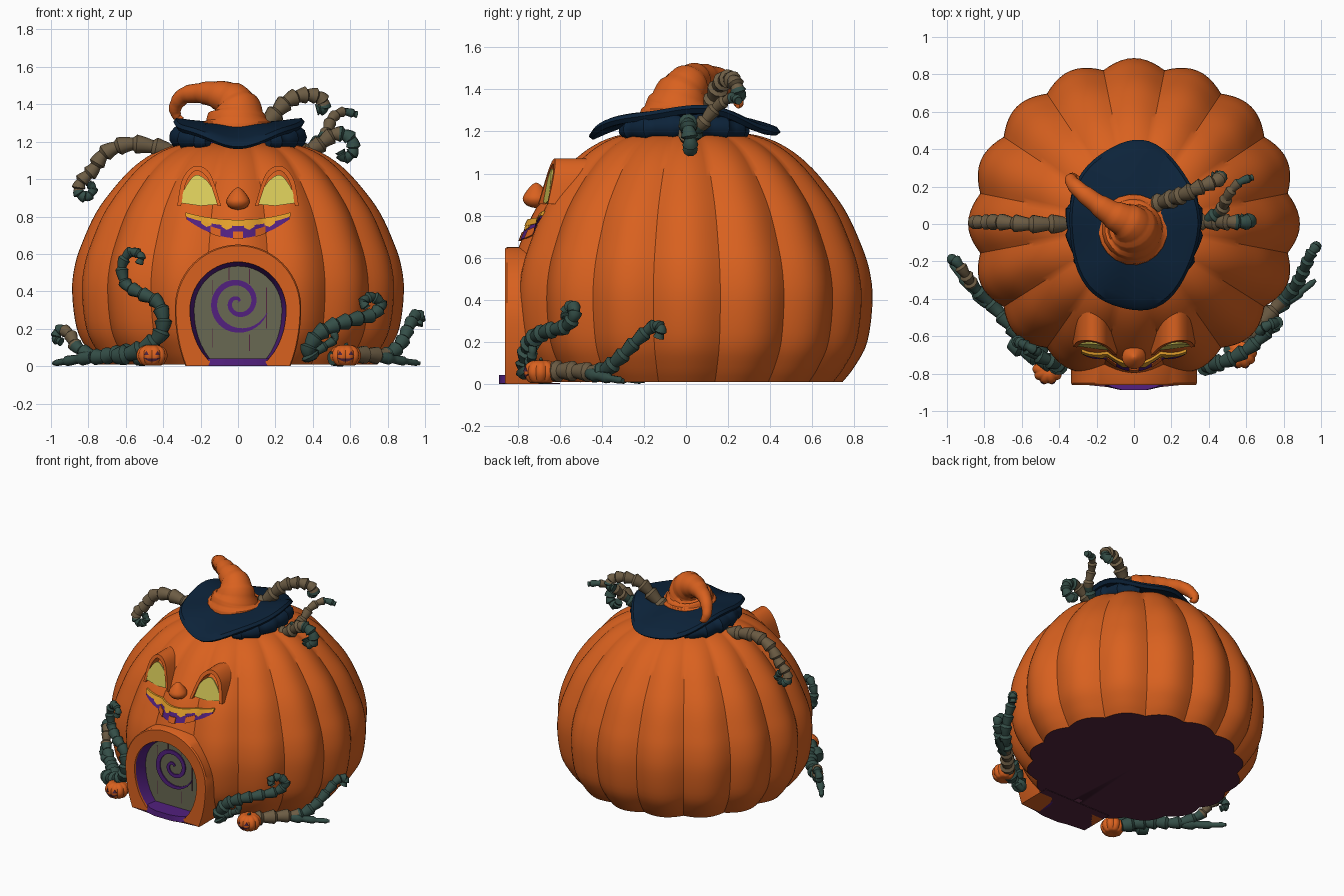
import bpy, bmesh, math
from math import sin, cos, pi, sqrt, radians
from mathutils import Vector as V
from mathutils.bvhtree import BVHTree

if "Cube" in bpy.data.objects:
    bpy.data.objects.remove(bpy.data.objects["Cube"])


def material(name, rgb):
    m = bpy.data.materials.new(name)
    lin = [((c / 255 + .055) / 1.055) ** 2.4 if c > 10 else c / 3294 for c in rgb]
    m.diffuse_color = (*lin, 1)
    m.use_nodes = True
    m.node_tree.nodes["Principled BSDF"].inputs["Base Color"].default_value = m.diffuse_color
    return m


orange = material("orange", (217, 97, 31))
navy = material("navy", (12, 35, 58))
green = material("vine_green", (52, 78, 71))
taupe = material("bark_brown", (108, 92, 68))
yellow = material("yellow", (222, 208, 92))
amber = material("amber", (226, 158, 42))
purple = material("purple", (82, 32, 126))
wood = material("door_grey", (104, 104, 82))
dark = material("dark_plum", (82, 38, 62))


def smooth_path(pts, n=6):
    """Catmull-Rom through points of any dimension."""
    p = [pts[0]] + list(pts) + [pts[-1]]
    out = []
    for i in range(1, len(p) - 2):
        for k in range(n):
            t = k / n
            out.append(tuple(.5 * (2 * b + (c - a) * t + (2 * a - 5 * b + 4 * c - d) * t * t
                                   + (3 * b - a - 3 * c + d) * t ** 3)
                             for a, b, c, d in zip(*p[i - 1:i + 3])))
    return out + [tuple(pts[-1])]


def loft(name, rings, mats, rule=None, angle=35):
    """Skin a row of closed cross-sections and cap both ends."""
    bm = bmesh.new()
    vs = [[bm.verts.new(q) for q in r] for r in rings]
    n = len(vs[0])
    for i, (a, b) in enumerate(zip(vs, vs[1:])):
        for j in range(n):
            f = bm.faces.new((a[j], a[(j + 1) % n], b[(j + 1) % n], b[j]))
            f.material_index = rule(i / len(rings), f.calc_center_median()) if rule else 0
    for r, t in ((vs[0], 0), (vs[-1], 1)):
        f = bm.faces.new(r)
        f.material_index = rule(t, f.calc_center_median()) if rule else 0
    bmesh.ops.remove_doubles(bm, verts=bm.verts, dist=.0001)
    bmesh.ops.recalc_face_normals(bm, faces=bm.faces)
    me = bpy.data.meshes.new(name)
    bm.to_mesh(me)
    bm.free()
    for m in mats:
        me.materials.append(m)
    ob = bpy.data.objects.new(name, me)
    bpy.context.collection.objects.link(ob)
    bpy.ops.object.select_all(action='DESELECT')
    ob.select_set(True)
    bpy.context.view_layer.objects.active = ob
    bpy.ops.object.shade_smooth_by_angle(angle=radians(angle))
    return ob


def tube(name, pts, mats, rule=None, knots=0., sides=10, n=8, angle=40):
    """Tube along (x, y, z, radius) points, with stepped knots if wanted."""
    path = smooth_path(pts, n)
    rings, u = [], V((.31, .52, .8))
    for i, p in enumerate(path):
        d = (V(path[min(i + 1, len(path) - 1)][:3]) - V(path[max(i - 1, 0)][:3])).normalized()
        u = (u - d * u.dot(d)).normalized()
        w = d.cross(u)
        r = max(p[3], .001) * (1 + knots * ((i % 5) / 4 - .4))
        rings.append([V(p[:3]) + r * (u * cos(2 * pi * k / sides) + w * sin(2 * pi * k / sides))
                      for k in range(sides)])
    return loft(name, rings, mats, rule, angle)


def prism(name, pts, y0, y1, mat):
    return loft(name, [[(x, y0, z) for x, z in pts], [(x, y1, z) for x, z in pts]], [mat])


def pumpkin(name, profile, lobes, depth, squash=1, seg=10, at=(0, 0, 0)):
    rings = []
    for r, z in profile:
        ring = []
        for k in range(lobes * seg):
            a = 2 * pi * k / (lobes * seg)
            q = r * (1 - depth * (1 - abs(cos(lobes * a / 2))))
            y = q * sin(a)
            ring.append((at[0] + q * cos(a), at[1] + y * (squash if y < 0 else 1), at[2] + z))
        rings.append(ring)
    return loft(name, rings, [orange, dark], lambda t, c: int(c.z < .0101 and at[2] == 0 and lobes == 16))


def bvh_of(ob):
    return BVHTree.FromPolygons([v.co for v in ob.data.vertices], [p.vertices for p in ob.data.polygons])


def patch(name, tree, x0, x1, lo, hi, off, mat, n=24):
    """Plate lying on the front of a surface between two height curves."""
    rings = []
    for i in range(n + 1):
        x = x0 + (x1 - x0) * i / n
        ring = []
        for z, d in ((hi(x), off), (lo(x), off), (lo(x), -.01), (hi(x), -.01)):
            hit = tree.ray_cast(V((x, -3, z)), V((0, 1, 0)))[0]
            ring.append((x, (hit.y if hit else -.7) - d, z))
        rings.append(ring)
    return loft(name, rings, [mat])


# Ribbed pumpkin body
top = smooth_path([(.745, .01), (.80, .08), (.862, .2), (.887, .4), (.87, .55), (.825, .68), (.765, .81), (.69, .92),
                   (.575, 1.05), (.455, 1.137), (.32, 1.185), (.12, 1.2), (0, 1.195)], 4)
body = pumpkin("pumpkin_body", [(0, .01)] + top, 16, .055, .95)
skin = bvh_of(body)


# Doorway: arch outline, opening, surround, lining, door
def arch(r, h, c=.3, n=28):
    side = [(r * sqrt(1 - ((c - z) / h) ** 2), z) for z in (c * k / 8 for k in range(8))]
    return side + [(r * cos(pi * k / n), c + r * sin(pi * k / n)) for k in range(n + 1)] + \
        [(-x, z) for x, z in reversed(side)]


cutter = prism("door_cutter", [(x, z * 1.1 - .05) for x, z in arch(.27, .36)], -1.2, -.7, orange)
cutter.hide_render = True
mod = body.modifiers.new("doorway", 'BOOLEAN')
mod.operation, mod.object, mod.solver = 'DIFFERENCE', cutter, 'EXACT'
bpy.context.view_layer.objects.active = body
bpy.ops.object.modifier_apply(modifier="doorway")
bpy.data.objects.remove(cutter)

outer, inner, lining = arch(.338, .56, .312), arch(.257, .34), arch(.232, .34)
loft("door_surround", [[(a, -.85, b), (a * .98, -.86, b * .99), (c, -.86, d), (c, -.66, d), (a, -.66, b)]
                       for (a, b), (c, d) in zip(outer, inner)], [orange])
loft("door_lining", [[(a, -.845, b), (c, -.75, d), (c, -.7, d), (a + .02 * (a > 0) - .02 * (a < 0), -.7, b)]
                     for (a, b), (c, d) in zip(inner, lining)], [purple])
prism("door", arch(.25, .34), -.76, -.69, wood)
for x, z0, z1 in ((-.14, .1, .2), (-.14, .38, .46), (-.05, .46, .53), (.06, .08, .17), (.06, .44, .52), (.15, .2, .42)):
    prism("plank_gap", [(x, z0), (x + .004, z0), (x + .004, z1), (x, z1)], -.763, -.758, dark)
spiral = []
for k in range(91):
    a, r = radians(-20 - 7.4 * k), .165 - .158 * k / 90
    w = .018 * min(1, k / 15 + .1) * (1 - .45 * k / 90)
    spiral.append([((r + s) * cos(a), y, .34 + (r + s) * sin(a))
                   for s, y in ((w, -.768), (-w, -.768), (-w, -.759), (w, -.759))])
loft("door_spiral", spiral, [purple])
step = [(-.19, -.7), (-.19, -.84), (-.14, -.872), (-.07, -.888), (.07, -.888), (.14, -.872), (.19, -.84), (.19, -.7)]
loft("door_step", [[(x * s, y, z) for x, y in step] for s, z in ((1, .003), (.86, .042))], [purple])
floor = [(-.28, -.6), (-.28, -.858)] + step[2:6] + [(.28, -.858), (.28, -.6)]
loft("door_floor", [[(x, y, z) for x, y in floor] for z in (0, .004)], [dark])

# Eyes: raised hoods with glowing plates
hood_out = smooth_path([(.325, .855), (.297, 1.0), (.23, 1.07), (.15, 1.03), (.09, .855)])
hood_in = smooth_path([(.305, .855), (.278, .98), (.226, 1.045), (.16, 1.0), (.108, .855)])
glow = smooth_path([(.304, .872), (.285, .95), (.223, 1.022), (.15, .972), (.108, .865)]) + [(.2, .857)]


def hood_y(x, z):
    return -.70 + .24 * (z - .86) + .2 * (x - .1)


for s, side in ((-1, "left"), (1, "right")):
    loft(side + "_eye_hood", [[(s * a, hood_y(a, b), b), (s * c, hood_y(c, d), d), (s * c, -.45, d), (s * a, -.45, b)]
                              for (a, b), (c, d) in zip(hood_out, hood_in)], [orange])
    loft(side + "_eye", [[(s * x, -.68 + .15 * (z - .86) + .12 * (x - .1) + d, z) for x, z in glow]
                         for d in (0, .009)], [yellow])

# Nose
nose = smooth_path([(0, .835), (.045, .848), (.064, .88), (.045, .918), (.018, .948), (0, .957)], 4)
loft("nose", [[(max(r, 0) * cos(k * pi / 8), -.712 + max(r, 0) * sin(k * pi / 8), z) for k in range(16)]
              for r, z in nose], [orange])


# Grinning mouth with lip band and teeth
def lip(x):
    return .768 + .05 * (x / .28) ** 2


def jaw(x):
    return .684 + .105 * (x / .28) ** 2


patch("mouth", skin, -.275, .275, jaw, lip, .008, purple)
patch("upper_lip", skin, -.28, .28, lambda x: lip(x) - .018, lambda x: lip(x) + .014 - .01 * (x / .28) ** 2, .014, amber)
for x in (-.17, -.06, .06, .17):
    patch("upper_tooth", skin, x - .028, x + .028, lambda q, c=x: lip(q) - .042 + .5 * abs(q - c),
          lip, .012, amber, 6)
for x in (-.12, 0, .12):
    patch("lower_tooth", skin, x - .027, x + .027, lambda q: jaw(q) - .004, lambda q: jaw(q) + .036, .013, orange, 4)

# Hat: drooping brim, side rolls, lining, bent cone
prof = [(0, .015), (.3, .015), (.5, .015), (.7, .015), (.85, .016), (.96, .015), (1, 0),
        (.96, -.018), (.8, -.018), (.6, -.016), (.3, -.015), (0, -.015)]
brim = []
for t, dz in prof:
    ring = []
    for k in range(56):
        a = 2 * pi * k / 56
        w = 1 + .02 * sin(5 * a + 1)
        ring.append((.35 * t * w * cos(a), .455 * t * w * sin(a) - .01,
                     1.285 + 1.2 * dz + t * t * (.02 * cos(a) ** 2 - .1 * sin(a) ** 2 + .012 * sin(5 * a))))
    brim.append(ring)
loft("hat_brim", brim, [navy])
for s in (-1, 1):
    tube("brim_roll", [(s * .16, -.3, 1.2, .03), (s * .26, -.2, 1.215, .05), (s * .31, 0, 1.225, .055),
                       (s * .27, .18, 1.215, .05), (s * .18, .28, 1.2, .03)], [navy], knots=.3)
loft("hat_lining", [[(r * cos(k * pi / 16), r * sin(k * pi / 16), z) for k in range(32)]
                    for r, z in ((.25, 1.17), (.23, 1.235))], [purple])
tube("hat_cone", [(-.005, -.03, 1.285, .195), (-.005, -.03, 1.32, .165), (-.005, -.02, 1.37, .13), (-.035, .01, 1.42, .1),
                  (-.11, .05, 1.45, .075), (-.2, .11, 1.46, .055), (-.29, .18, 1.445, .044), (-.335, .23, 1.385, .034),
                  (-.325, .25, 1.335, .024), (-.295, .245, 1.32, .01)], [orange], knots=.07, sides=20, n=6)


# Vines: brown stretches and green stretches along each path
def vine(name, pts, r0, r1, brown, dy=0):
    k = len(pts) - 1
    pts = [(x, y + dy, z, r0 + (r1 - r0) * (i / k)) for i, (x, y, z) in enumerate(pts)]
    tube(name, pts, [green, taupe], lambda t, c: int(brown[0] <= t < brown[1]), .42)


vine("top_left_vine", [(-.28, 0, 1.12), (-.42, 0, 1.165), (-.58, 0, 1.187), (-.71, .01, 1.14), (-.775, .01, 1.05),
                       (-.84, .01, .985), (-.85, .01, .93), (-.81, .01, .905), (-.775, .02, .945), (-.8, .02, .98)],
     .046, .02, (0, .62))
vine("top_right_vine", [(.1, .1, 1.24), (.19, .13, 1.34), (.27, .16, 1.42), (.36, .2, 1.45), (.44, .23, 1.435),
                        (.46, .25, 1.385), (.42, .25, 1.37)], .046, .028, (0, .75))
vine("side_vine_low", [(.33, .01, 1.13), (.43, .01, 1.18), (.52, .01, 1.24), (.6, .01, 1.22), (.615, .02, 1.15),
                       (.57, .02, 1.115), (.545, .02, 1.15)], .042, .026, (0, .35))
vine("side_vine_high", [(.4, .02, 1.17), (.47, .08, 1.24), (.5, .15, 1.32), (.56, .22, 1.36), (.635, .25, 1.345)],
     .036, .018, (.2, .7))
vine("left_tall_vine", [(-.66, -.66, .05), (-.54, -.73, .08), (-.43, -.78, .15), (-.4, -.79, .24), (-.43, -.77, .34),
                        (-.52, -.73, .39), (-.6, -.67, .44), (-.62, -.66, .54), (-.575, -.68, .61), (-.52, -.71, .59),
                        (-.53, -.71, .545)], .046, .019, (.9, .9), .03)
vine("left_ground_vine", [(-.48, -.7, .04), (-.59, -.62, .07), (-.67, -.53, .06), (-.76, -.43, .05), (-.86, -.33, .1),
                          (-.9, -.27, .17), (-.95, -.2, .195), (-.975, -.19, .15), (-.945, -.21, .13)],
     .045, .02, (.5, .68))
vine("left_root", [(-.78, -.43, .05), (-.9, -.31, .03), (-.985, -.2, .015)], .036, .012, (.9, .9))
vine("right_tall_vine", [(.4, -.79, .04), (.38, -.8, .09), (.43, -.79, .17), (.52, -.76, .22), (.62, -.7, .25),
                         (.72, -.61, .275), (.765, -.57, .33), (.72, -.58, .37), (.67, -.61, .345), (.69, -.61, .31)],
     .045, .021, (.9, .9), .04)
vine("right_loop_vine", [(.36, -.79, .04), (.45, -.78, .1), (.52, -.77, .15), (.48, -.77, .21)],
     .03, .014, (.9, .9), .04)
vine("right_ground_vine", [(.5, -.7, .04), (.6, -.62, .06), (.7, -.51, .06), (.8, -.4, .06), (.87, -.32, .12),
                           (.91, -.24, .2), (.945, -.16, .27), (.975, -.12, .265), (.965, -.13, .22)],
     .045, .022, (.1, .35))
vine("right_root", [(.76, -.46, .05), (.87, -.38, .03), (.97, -.3, .015)], .032, .012, (.9, .9))

# Two little carved pumpkins
small = smooth_path([(0, .004), (.05, 0), (.075, .025), (.083, .055), (.07, .09), (.035, .108), (0, .1)], 3)
for x, y, s in ((-.46, -.775, "left"), (.575, -.69, "right")):
    p = pumpkin(s + "_small_pumpkin", [(max(r, 0), z) for r, z in small], 10, .1, 1, 6, (x, y, .004))
    tree = bvh_of(p)
    for e in (-.03, .03):
        patch(s + "_small_eye", tree, x + e - .012, x + e + .012, lambda q: .06,
              lambda q, c=x + e: .082 - 1.6 * abs(q - c), .003, dark, 4)
    patch(s + "_small_mouth", tree, x - .045, x + .045, lambda q, c=x: .024 + 10 * (q - c) ** 2,
          lambda q, c=x: .04 + 3 * (q - c) ** 2, .003, dark, 10)
    tube(s + "_small_stem", [(x, y, .095, .014), (x, y, .112, .01), (x + .012, y, .12, .007)], [green], n=3)
